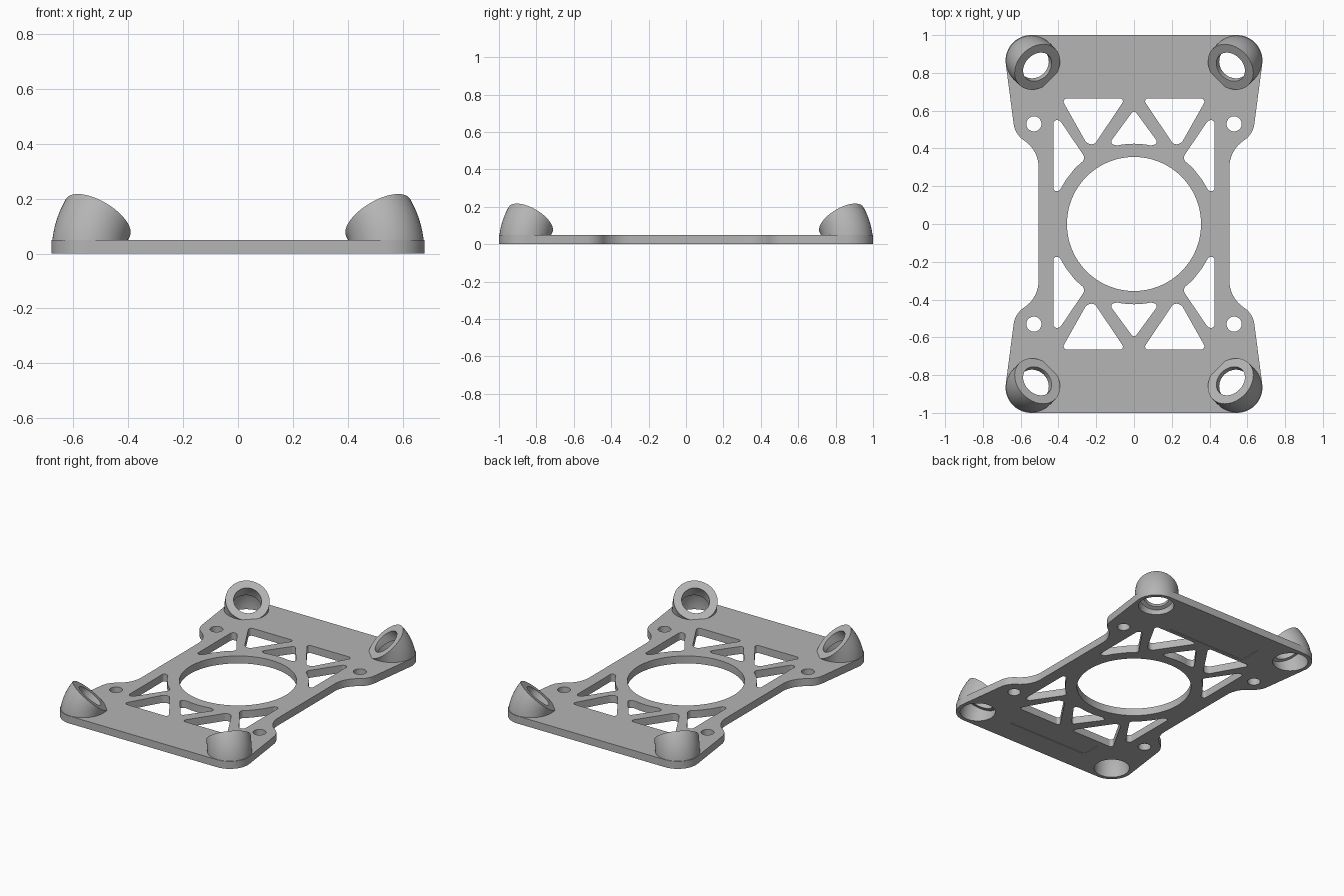
import bpy, bmesh, math
from mathutils import Vector

cube = bpy.data.objects.get("Cube")
if cube:
    bpy.data.objects.remove(cube, do_unlink=True)

THICK = 0.05
CORNER = Vector((0.545, 0.865, 0))   # centre of a corner elbow
ELBOW_R, BORE_R, LIP_R = 0.135, 0.11, 0.085
BEND_R, BEND = 0.203, math.radians(40)
SIGNS = [(1, 1), (-1, 1), (-1, -1), (1, -1)]

grey = bpy.data.materials.new("light grey")
grey.use_nodes = True
colour = (0.46, 0.46, 0.46, 1)
grey.diffuse_color = colour
grey.node_tree.nodes["Principled BSDF"].inputs["Base Color"].default_value = colour


def circle(x, y, r, start=0, end=360, n=64):
    full = end - start == 360
    steps = n if full else n + 1
    angles = [math.radians(start + (end - start) * i / n) for i in range(steps)]
    return [(x + r * math.cos(a), y + r * math.sin(a)) for a in angles]


def rounded(corners, n=8):
    """Polygon of (x, y, tangent length) with circular corner arcs."""
    out = []
    for i, (x, y, t) in enumerate(corners):
        p = Vector((x, y))
        if t == 0:
            out.append((x, y))
            continue
        u = (Vector(corners[i - 1][:2]) - p).normalized()
        v = (Vector(corners[(i + 1) % len(corners)][:2]) - p).normalized()
        w = math.sin(u.angle(v) / 2)
        for k in range(n + 1):
            s = k / n
            a, b, c = (1 - s) ** 2, 2 * s * (1 - s) * w, s * s
            q = (a * (p + u * t) + b * p + c * (p + v * t)) / (a + b + c)
            out.append((q.x, q.y))
    return out


def mirrored(points, sx, sy):
    return [(x * sx, y * sy) for x, y in points]


def add_object(name, mesh):
    obj = bpy.data.objects.new(name, mesh)
    bpy.context.collection.objects.link(obj)
    mesh.materials.clear()
    mesh.materials.append(grey)
    return obj


def finish(obj):
    obj.data.shade_smooth()
    obj.data.set_sharp_from_angle(angle=math.radians(32))


def extruded(name, loops, z0, z1):
    """Flat outline with holes, filled and extruded from z0 to z1."""
    curve = bpy.data.curves.new(name, "CURVE")
    curve.dimensions, curve.fill_mode = "2D", "BOTH"
    curve.extrude = (z1 - z0) / 2
    for points in loops:
        spline = curve.splines.new("POLY")
        spline.points.add(len(points) - 1)
        for sp, (x, y) in zip(spline.points, points):
            sp.co = (x, y, 0, 1)
        spline.use_cyclic_u = True
    temp = bpy.data.objects.new(name + " curve", curve)
    bpy.context.collection.objects.link(temp)
    graph = bpy.context.evaluated_depsgraph_get()
    mesh = bpy.data.meshes.new_from_object(temp.evaluated_get(graph))
    bpy.data.objects.remove(temp, do_unlink=True)
    bm = bmesh.new()
    bm.from_mesh(mesh)
    bmesh.ops.translate(bm, verts=bm.verts, vec=(0, 0, (z0 + z1) / 2))
    bmesh.ops.remove_doubles(bm, verts=bm.verts, dist=1e-5)
    bmesh.ops.recalc_face_normals(bm, faces=bm.faces)
    bm.to_mesh(mesh)
    bm.free()
    return add_object(name, mesh)


# Plate outline: one quarter, mirrored around
side = rounded([(0.679, 0.85, 0), (0.63, 0.475, 0.055),
                (0.505, 0.39, 0.09), (0.505, 0, 0)])[1:-1]
quarter = circle(CORNER.x, CORNER.y, ELBOW_R, 90, -6, 24) + side
outline = []
for sx, sy in [(1, 1), (1, -1), (-1, -1), (-1, 1)]:
    part = mirrored(quarter, sx, sy)
    outline += part if sx * sy > 0 else part[::-1]

# Truss windows, screw holes and elbow openings
brace_window = rounded([(0.045, 0.665, 0.03), (0.385, 0.665, 0.03),
                        (0.25, 0.425, 0.022), (0.21, 0.42, 0.018)])
side_window = rounded([(0.427, 0.55, 0.02), (0.393, 0.55, 0.016),
                       (0.255, 0.346, 0.025), (0.31, 0.298, 0), (0.36, 0.235, 0),
                       (0.395, 0.175, 0.012), (0.427, 0.175, 0.015)])
arc = [(x, y, 0) for x, y in circle(0, 0, 0.425, 102, 78, 8)]
centre_window = rounded([(0, 0.605, 0.022), (-0.132, 0.425, 0.025)]
                        + arc + [(0.132, 0.425, 0.025)])
loops = [outline, circle(0, 0, 0.355, n=96)]
for sx, sy in SIGNS:
    for window in (brace_window, side_window,
                   circle(0.53, 0.53, 0.04, n=32),
                   circle(CORNER.x, CORNER.y, 0.12)):
        loops.append(mirrored(window, sx, sy))
loops += [mirrored(centre_window, 1, s) for s in (1, -1)]
plate = extruded("base_plate", loops, 0, THICK)

# Shallow label recesses on the underside
recess = rounded([(-0.3, 0.69, 0.03), (0.3, 0.69, 0.03),
                  (0.3, 0.84, 0.01), (-0.3, 0.84, 0.01)])
cutter = extruded("recess_cutter", [mirrored(recess, 1, s) for s in (1, -1)],
                  -0.02, 0.004)
cut = plate.modifiers.new("recesses", "BOOLEAN")
cut.operation, cut.solver, cut.object = "DIFFERENCE", "EXACT", cutter
bpy.context.view_layer.update()
graph = bpy.context.evaluated_depsgraph_get()
plate_mesh = bpy.data.meshes.new_from_object(plate.evaluated_get(graph))
plate.modifiers.clear()
plate.data = plate_mesh
bpy.data.objects.remove(cutter, do_unlink=True)
finish(plate)


def elbow(name, sx, sy, n=48, steps=12):
    """Hollow bent tube leaning towards the plate centre."""
    base = Vector((CORNER.x * sx, CORNER.y * sy, 0))
    inward = Vector((-sx, -sy, 0)).normalized()
    across = Vector((0, 0, 1)).cross(inward)
    step_at = BEND * 0.6
    path = [(ELBOW_R, BEND * i / steps) for i in range(steps + 1)]
    path += [(LIP_R, BEND - (BEND - step_at) * i / 4) for i in range(5)]
    path += [(BORE_R, step_at * (1 - i / 6)) for i in range(7)]
    bm = bmesh.new()
    rings = []
    for r, t in path:
        ring = []
        for k in range(n):
            a = 2 * math.pi * k / n
            reach = BEND_R - r * math.cos(a)
            co = (base + inward * (BEND_R - reach * math.cos(t))
                  + across * r * math.sin(a) + Vector((0, 0, reach * math.sin(t))))
            ring.append(bm.verts.new(co))
        rings.append(ring)
    for i, ring in enumerate(rings):
        after = rings[(i + 1) % len(rings)]
        for k in range(n):
            j = (k + 1) % n
            bm.faces.new((ring[k], ring[j], after[j], after[k]))
    bmesh.ops.recalc_face_normals(bm, faces=bm.faces)
    mesh = bpy.data.meshes.new(name)
    bm.to_mesh(mesh)
    bm.free()
    finish(add_object(name, mesh))


# Corner elbows
for sx, sy in SIGNS:
    elbow(f"{'back' if sy > 0 else 'front'}_{'left' if sx > 0 else 'right'}_elbow", sx, sy)
